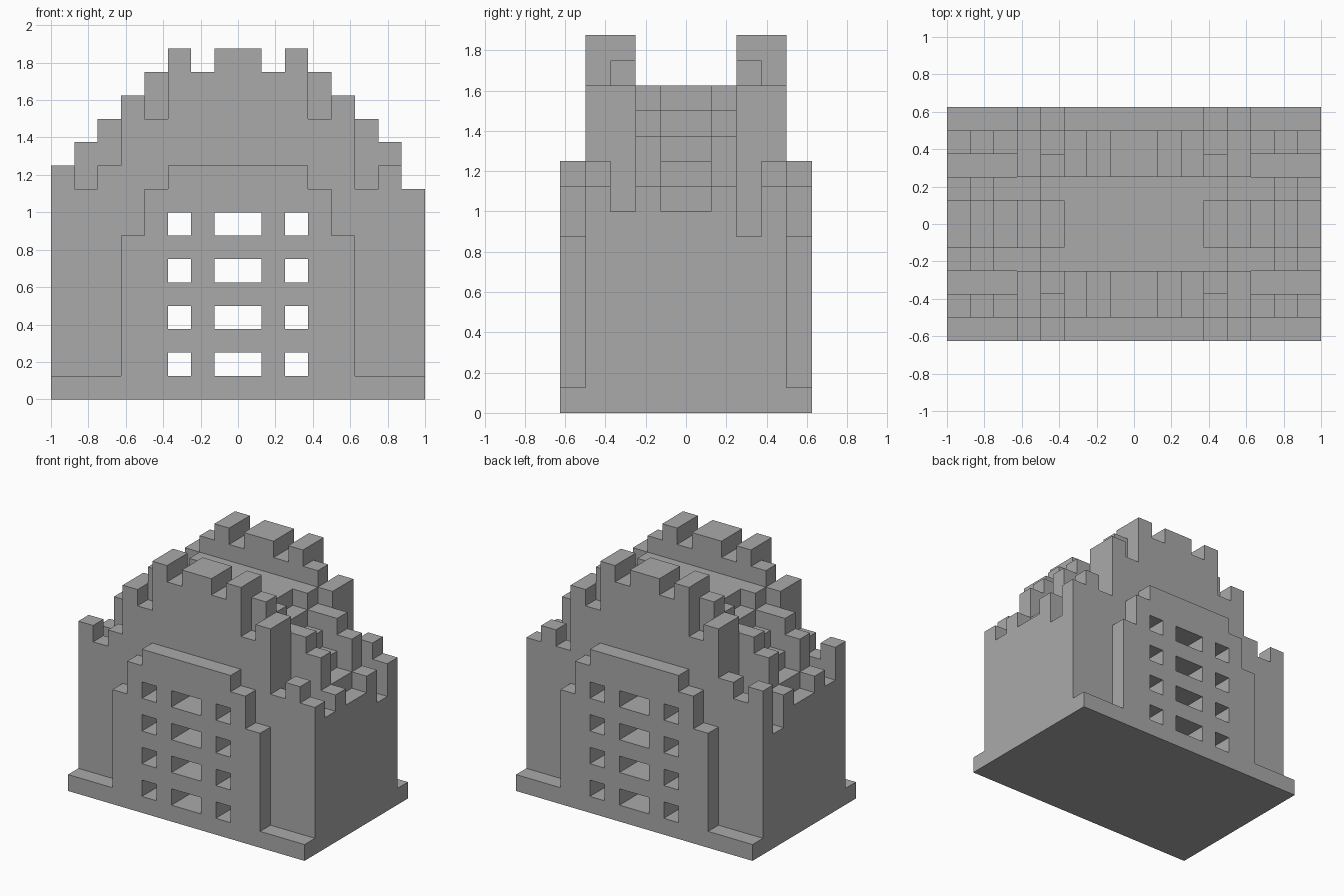
import bpy
import bmesh

cube = bpy.data.objects.get("Cube")
if cube:
    bpy.data.objects.remove(cube, do_unlink=True)

U = 0.125  # size of one building block

stone = bpy.data.materials.new("grey_stone")
stone.use_nodes = True
GREY = (0.4, 0.4, 0.4, 1.0)
stone.diffuse_color = GREY
stone.node_tree.nodes["Principled BSDF"].inputs["Base Color"].default_value = GREY


def make_object(name, bm):
    bmesh.ops.recalc_face_normals(bm, faces=bm.faces)
    mesh = bpy.data.meshes.new(name)
    bm.to_mesh(mesh)
    bm.free()
    mesh.materials.append(stone)
    obj = bpy.data.objects.new(name, mesh)
    bpy.context.collection.objects.link(obj)
    return obj


def add_prism(bm, outline, y0, y1):
    """Extrude an x-z outline from y0 to y1."""
    face = bm.faces.new([bm.verts.new((x * U, y0 * U, z * U)) for x, z in outline])
    side = bmesh.ops.extrude_face_region(bm, geom=[face])["geom"]
    moved = [v for v in side if isinstance(v, bmesh.types.BMVert)]
    bmesh.ops.translate(bm, verts=moved, vec=(0, (y1 - y0) * U, 0))


def skyline(name, heights, y0, y1, hollow=False):
    """Wall layer with one height per block column, centred on x = 0."""
    half = len(heights) // 2
    top = [(-half, 1)]
    for i, h in enumerate(heights):
        x = i - half
        if top[-1][1] != h:
            top.append((x, h))
        if i + 1 == len(heights) or heights[i + 1] != h:
            top.append((x + 1, h))
    top.append((half, 1))
    if hollow:  # the hall running through the inner layers
        top += [(4, 1), (4, 8), (-4, 8), (-4, 1)]
    bm = bmesh.new()
    add_prism(bm, top, y0, y1)
    return make_object(name, bm)


def both(right_half):
    return right_half[::-1] + right_half


# Base slab
bm = bmesh.new()
add_prism(bm, [(-8, 0), (8, 0), (8, 1), (-8, 1)], -5, 5)
make_object("base_slab", bm)

# Window cutter: three openings on each of four floors
bm = bmesh.new()
for floor in range(4):
    low, high = 1 + 2 * floor, 2 + 2 * floor
    if floor == 0:
        low = 0.5
    for x0, x1 in ((-3, -2), (-1, 1), (2, 3)):
        add_prism(bm, [(x0, low), (x1, low), (x1, high), (x0, high)], -6, 6)
cutter = make_object("window_cutter", bm)
cutter.hide_render = True

# Porches and crenellated outer walls, front and back
gable = [15, 14, 15, 12, 13]
outer = [10, 9, 10] + both(gable) + [9, 10, 9]
porch = both([10, 10, 10, 9, 7])
pierced = []
for side, y_porch, y_wall in (("front", -5, -4), ("back", 4, 3)):
    pierced.append(skyline(side + "_porch", porch, y_porch, y_porch + 1))
    pierced.append(skyline(side + "_wall", outer, y_wall, y_wall + 1))

for obj in pierced:
    mod = obj.modifiers.new("windows", "BOOLEAN")
    mod.object = cutter
    mod.operation = "DIFFERENCE"
    mod.solver = "EXACT"
bpy.context.view_layer.update()
graph = bpy.context.evaluated_depsgraph_get()
cut_meshes = [bpy.data.meshes.new_from_object(o.evaluated_get(graph)) for o in pierced]
for obj, mesh in zip(pierced, cut_meshes):
    obj.modifiers.clear()
    obj.data = mesh
bpy.data.objects.remove(cutter, do_unlink=True)

# Inner gable layers with lower walkways at the ends
for side, y, walk in (("front", -3, 8), ("back", 2, 7)):
    skyline(side + "_inner_gable", both([15, 14, 15, 14, 13] + [walk] * 3), y, y + 1, True)

# Stepped balustrades beside the central stair
balustrade = both([13, 13, 13, 13, 12, 12, 11, 9])
skyline("front_balustrade", balustrade, -2, -1, True)
skyline("back_balustrade", balustrade, 1, 2, True)

# Central roof with a stair down each side
skyline("roof_stair", both([13, 13, 13, 12, 11, 10, 9, 8]), -1, 1, True)
